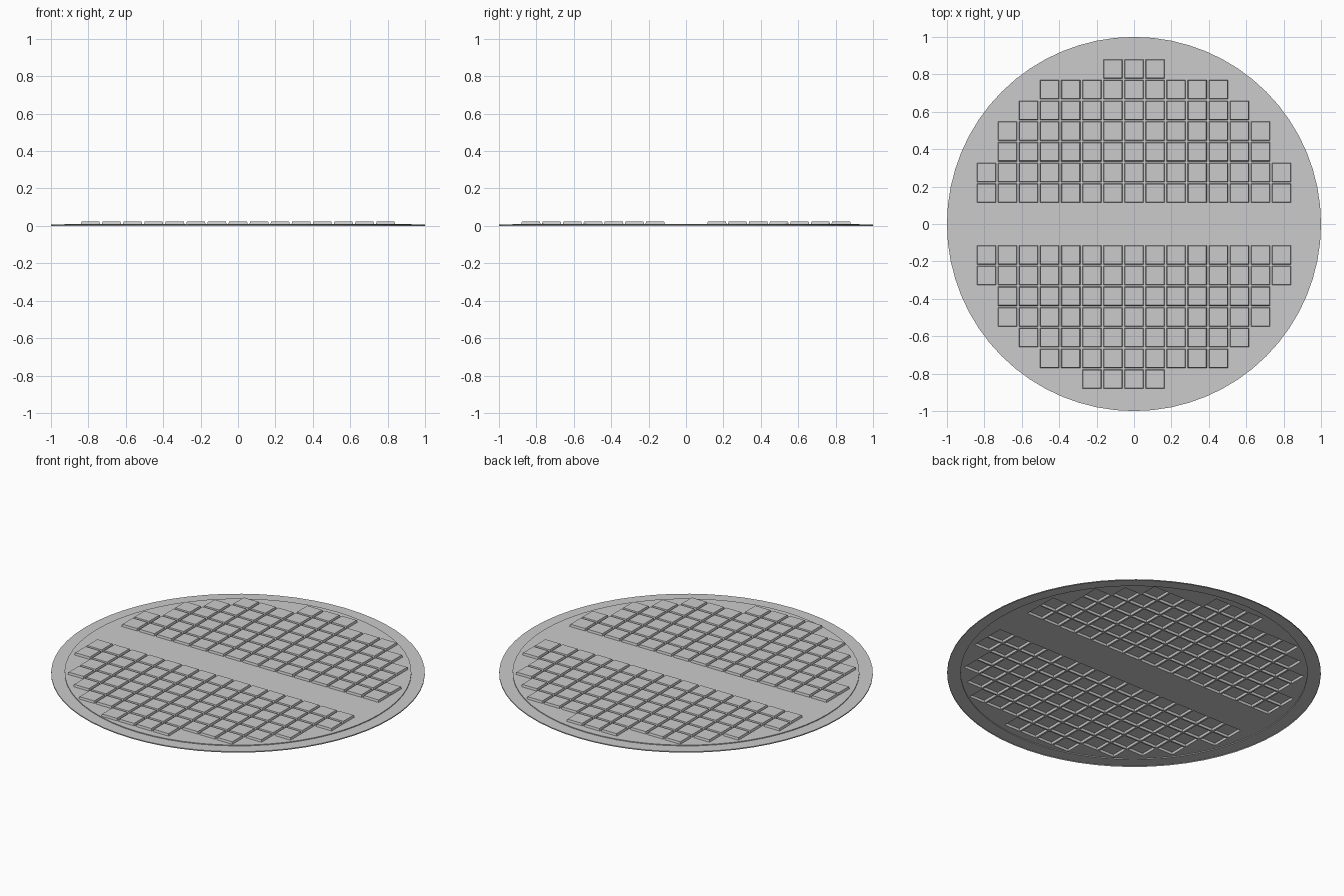
import bpy, bmesh
from math import cos, sin, pi

if "Cube" in bpy.data.objects:
    bpy.data.objects.remove(bpy.data.objects["Cube"])

SEG = 64
R_OUT, R_IN = 1.0, 0.928
Z_RIM, Z_PLATE, Z_TOP = 0.006, 0.011, 0.024
PITCH_X, PITCH_Y, ROW0 = 0.1127, 0.1107, 0.165
HALF = 0.051


def finish(name, bm):
    mesh = bpy.data.meshes.new(name)
    bm.to_mesh(mesh)
    bm.free()
    obj = bpy.data.objects.new(name, mesh)
    bpy.context.collection.objects.link(obj)
    return obj


def circle(bm, r, z):
    return [bm.verts.new((r * cos(2 * pi * i / SEG), r * sin(2 * pi * i / SEG), z))
            for i in range(SEG)]


def square(bm, c, half, z):
    return [bm.verts.new((c[0] + sx * half, c[1] + sy * half, z))
            for sx, sy in ((-1, -1), (1, -1), (1, 1), (-1, 1))]


def bridge(bm, lower, upper):
    n = len(lower)
    for i in range(n):
        j = (i + 1) % n
        bm.faces.new((lower[i], lower[j], upper[j], upper[i]))


def loop_edges(bm, verts):
    return [bm.edges.new((verts[i], verts[(i + 1) % len(verts)]))
            for i in range(len(verts))]


# Tread block layout: column range for each row, counted from the middle strip
upper_rows = [(-7, 7), (-7, 7), (-6, 6), (-6, 6), (-5, 5), (-4, 4), (-1, 1)]
lower_rows = upper_rows[:-1] + [(-2, 1)]
centres = []
for side, rows in ((1, upper_rows), (-1, lower_rows)):
    for r, (a, b) in enumerate(rows):
        centres += [(k * PITCH_X, side * (ROW0 + r * PITCH_Y))
                    for k in range(a, b + 1)]

# Stepped outer rim
bm = bmesh.new()
rings = [circle(bm, r, z) for r, z in
         ((R_OUT, 0), (R_OUT, Z_RIM), (R_IN, Z_RIM), (R_IN, Z_PLATE))]
for low, high in zip(rings, rings[1:]):
    bridge(bm, low, high)
finish("outer_rim", bm)

# Raised plate, open beneath every block
bm = bmesh.new()
edges = loop_edges(bm, circle(bm, R_IN, Z_PLATE))
for c in centres:
    edges += loop_edges(bm, square(bm, c, HALF, Z_PLATE))
bmesh.ops.triangle_fill(bm, use_beauty=True, use_dissolve=False,
                        edges=edges, normal=(0, 0, 1))
# Clear any fill that landed inside a block opening
inside = [f for f in bm.faces
          if any(abs(f.calc_center_median().x - x) < HALF - 0.001 and
                 abs(f.calc_center_median().y - y) < HALF - 0.001 and
                 all(abs(v.co.x - x) < HALF + 0.001 and
                     abs(v.co.y - y) < HALF + 0.001 for v in f.verts)
                 for x, y in centres)]
bmesh.ops.delete(bm, geom=inside, context='FACES_ONLY')
for f in bm.faces:
    f.normal_update()
    if f.normal.z < 0:
        f.normal_flip()
finish("cover_plate", bm)

# Hollow square tread blocks
bm = bmesh.new()
for c in centres:
    base = square(bm, c, HALF, Z_PLATE)
    top = square(bm, c, HALF - 0.003, Z_TOP)
    bridge(bm, base, top)
    bm.faces.new(top)
finish("tread_blocks", bm)
